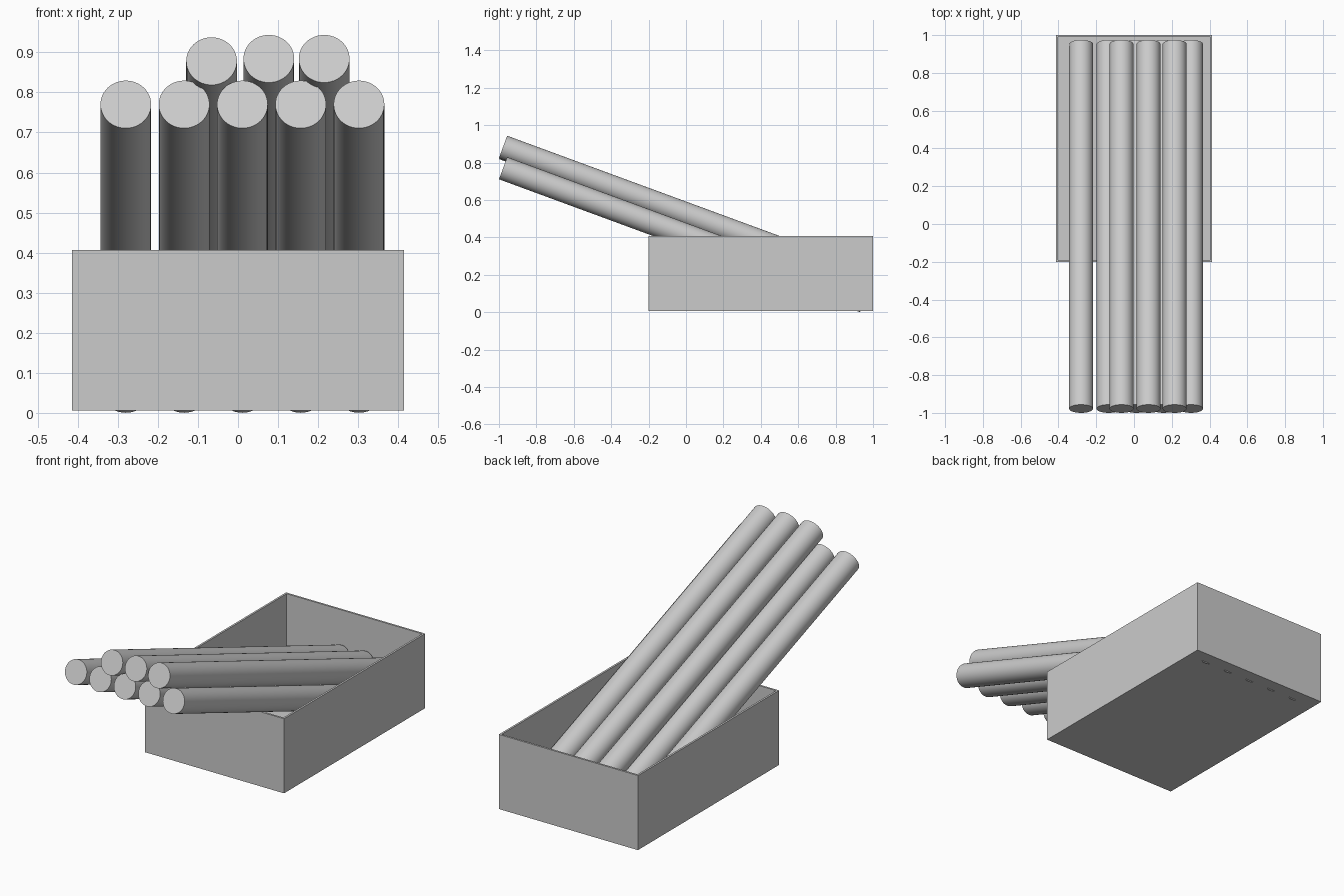
import bpy, bmesh
from math import radians, sin, cos
from mathutils import Vector

if "Cube" in bpy.data.objects:
    bpy.data.objects.remove(bpy.data.objects["Cube"])

# Open box: cube with its top face inset and pushed down to the floor
X, Y0, Y1, Z0, Z1, WALL = 0.414, -0.2, 1.0, 0.006, 0.407, 0.015
bm = bmesh.new()
bmesh.ops.create_cube(bm, size=1)
for v in bm.verts:
    v.co = Vector((v.co.x * 2 * X, (Y0 + Y1) / 2 + v.co.y * (Y1 - Y0),
                   (Z0 + Z1) / 2 + v.co.z * (Z1 - Z0)))
bm.normal_update()
top = max(bm.faces, key=lambda f: f.calc_center_median().z)
bmesh.ops.inset_region(bm, faces=[top], thickness=WALL)
floor = bmesh.ops.extrude_discrete_faces(bm, faces=[top])["faces"][0]
for v in floor.verts:
    v.co.z = Z0 + WALL
bmesh.ops.recalc_face_normals(bm, faces=bm.faces)
mesh = bpy.data.meshes.new("open_box")
bm.to_mesh(mesh)
bm.free()
bpy.context.collection.objects.link(bpy.data.objects.new("open_box", mesh))

# Rods: all lean down towards the back at the same angle
TILT, RADIUS, LENGTH, FRONT_Y = radians(20.2), 0.0633, 2.057, -0.978


def rod(name, x, z):
    centre = Vector((x, FRONT_Y, z)) + Vector((0, cos(TILT), -sin(TILT))) * LENGTH / 2
    bpy.ops.mesh.primitive_cylinder_add(vertices=48, radius=RADIUS, depth=LENGTH,
                                        location=centre,
                                        rotation=(radians(90) - TILT, 0, 0))
    ob = bpy.context.object
    ob.name = name
    # the cylinder axis must follow the lean direction
    ob.rotation_euler.x = -(radians(90) + TILT)
    bpy.ops.object.shade_smooth_by_angle(angle=radians(30))


# Lower row of five
for i in range(5):
    rod(f"lower_rod_{i + 1}", -0.28 + i * 0.1455, 0.77)

# Upper row of three
for i, (x, z) in enumerate([(-0.066, 0.878), (0.077, 0.884), (0.215, 0.884)]):
    rod(f"upper_rod_{i + 1}", x, z)
